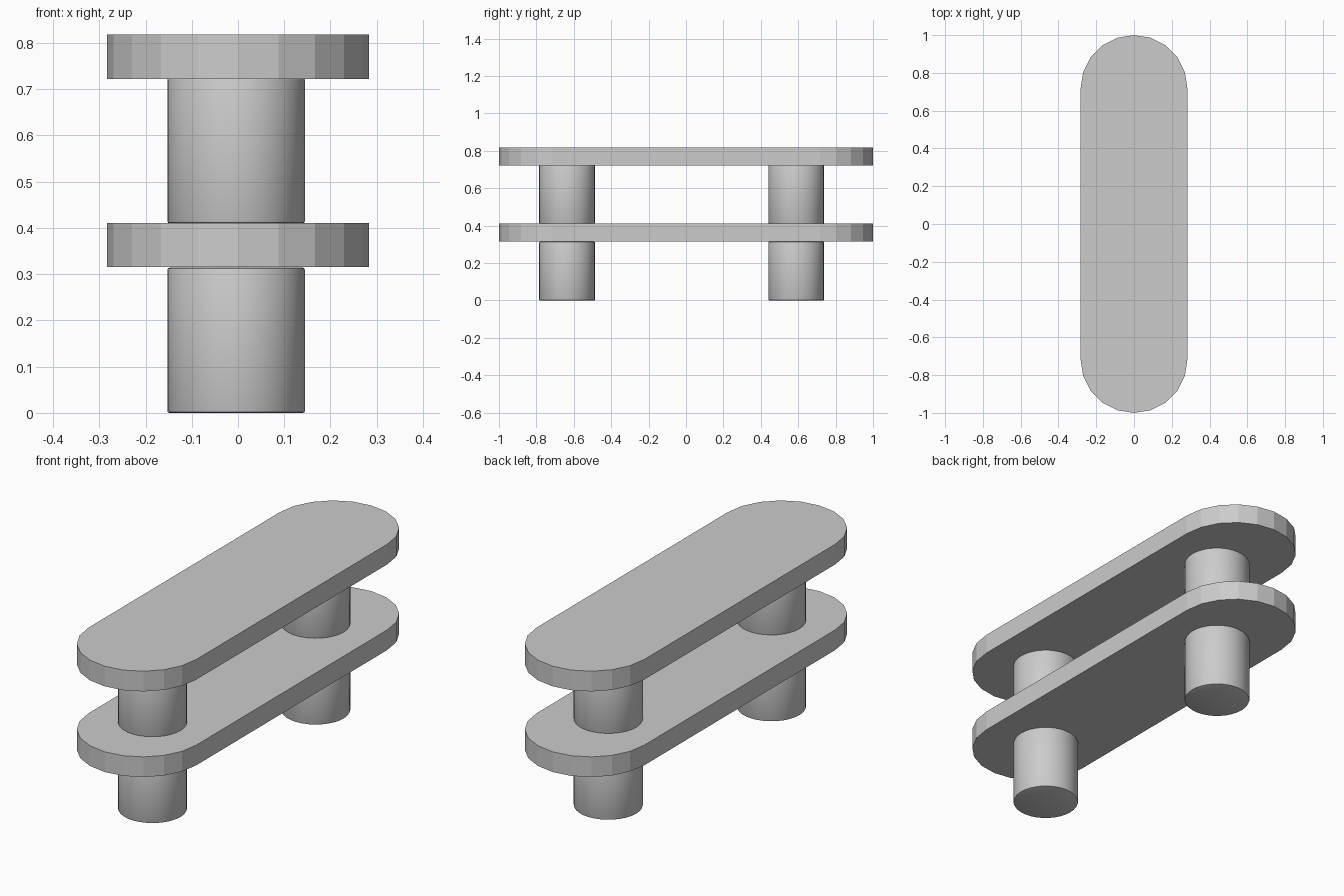
import bpy, bmesh
from math import sin, cos, pi

if "Cube" in bpy.data.objects:
    bpy.data.objects.remove(bpy.data.objects["Cube"])

HALF_W = 0.283      # plank half width and end radius
PLANK_T = 0.096
LEG_R, LEG_X = 0.149, -0.004
LEG_H = 0.314


def finish(name, bm, z):
    bmesh.ops.recalc_face_normals(bm, faces=bm.faces)
    mesh = bpy.data.meshes.new(name)
    bm.to_mesh(mesh)
    bm.free()
    obj = bpy.data.objects.new(name, mesh)
    obj.location.z = z
    bpy.context.collection.objects.link(obj)
    bpy.ops.object.select_all(action='DESELECT')
    obj.select_set(True)
    bpy.context.view_layer.objects.active = obj
    return obj


# Plank with two round ends, ten flat facets each
def plank(name, z):
    bm = bmesh.new()
    outline = []
    for side in (1, -1):
        for i in range(11):
            a = pi * i / 10
            outline.append(bm.verts.new((side * HALF_W * cos(a),
                                         side * (1 - HALF_W + HALF_W * sin(a)), 0)))
    face = bm.faces.new(outline)
    top = bmesh.ops.extrude_face_region(bm, geom=[face])
    bmesh.ops.translate(bm, vec=(0, 0, PLANK_T),
                        verts=[v for v in top['geom'] if isinstance(v, bmesh.types.BMVert)])
    finish(name, bm, z)


# Round leg with slightly softened rims
def leg(name, y, z):
    bm = bmesh.new()
    bmesh.ops.create_cone(bm, cap_ends=True, segments=32, radius1=LEG_R,
                          radius2=LEG_R, depth=LEG_H)
    rims = [e for e in bm.edges if abs(e.verts[0].co.z - e.verts[1].co.z) < 1e-5]
    bmesh.ops.bevel(bm, geom=rims, offset=0.005, segments=2, profile=0.5, affect='EDGES')
    bmesh.ops.translate(bm, vec=(LEG_X, y, LEG_H / 2), verts=bm.verts)
    finish(name, bm, z)
    bpy.ops.object.shade_smooth_by_angle(angle=pi / 6)


# Two stacked levels
for level, leg_z, plank_z in (("lower", 0, 0.315), ("upper", 0.41, 0.722)):
    plank(level + "_plank", plank_z)
    leg(level + "_front_leg", -0.636, leg_z)
    leg(level + "_back_leg", 0.589, leg_z)
